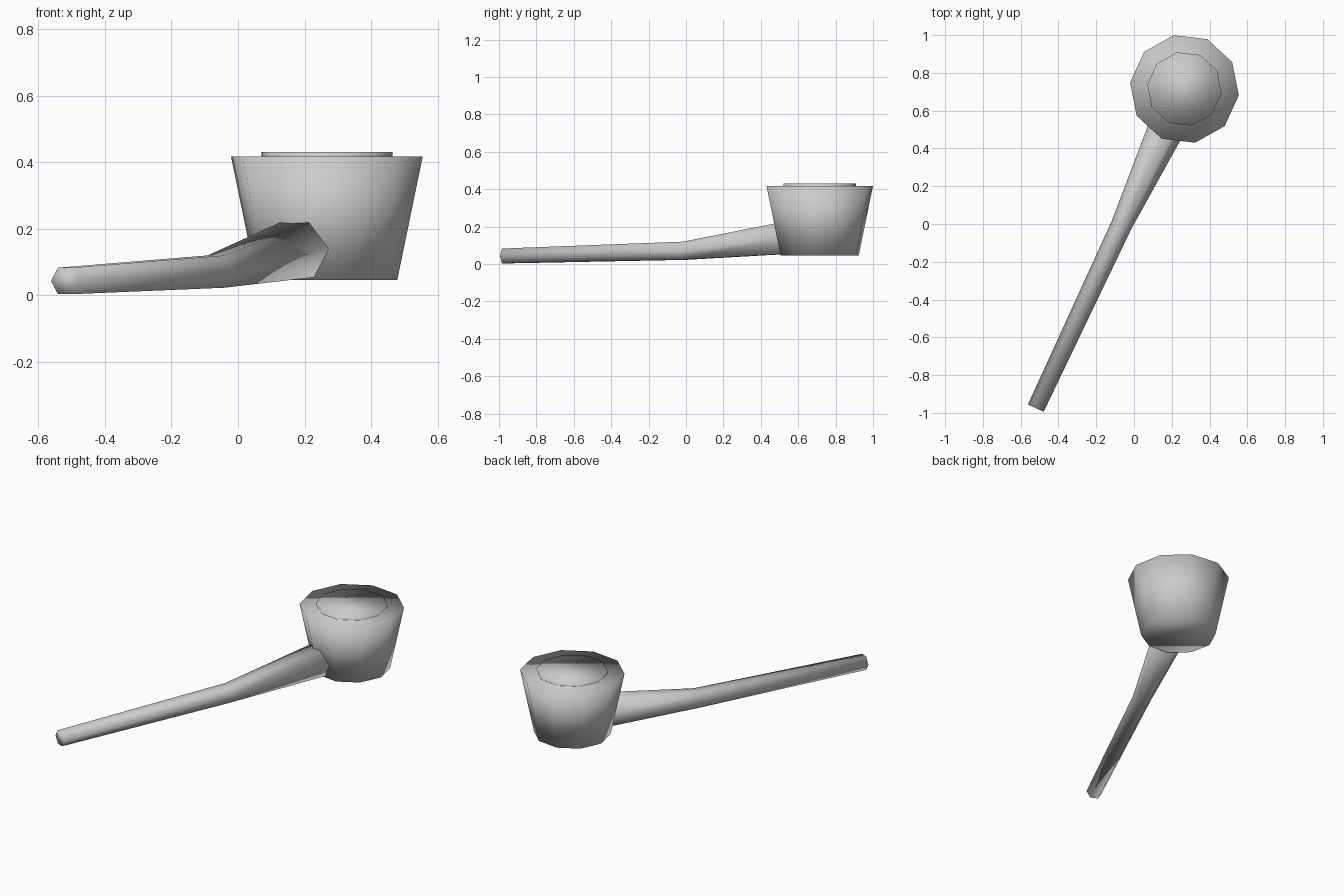
import bpy, bmesh, math
from mathutils import Vector

if "Cube" in bpy.data.objects:
    bpy.data.objects.remove(bpy.data.objects["Cube"])

grey = bpy.data.materials.new("plain grey")
grey.diffuse_color = (0.6, 0.6, 0.6, 1)
grey.use_nodes = True
grey.node_tree.nodes["Principled BSDF"].inputs["Base Color"].default_value = grey.diffuse_color


def loft(name, rings):
    """Join rings of points into a closed, smooth-shaded solid."""
    bm = bmesh.new()
    loops = [[bm.verts.new(p) for p in ring] for ring in rings]
    n = len(loops[0])
    for a, b in zip(loops, loops[1:]):
        for i in range(n):
            j = (i + 1) % n
            bm.faces.new((a[i], a[j], b[j], b[i]))
    bm.faces.new(loops[0])
    bm.faces.new(loops[-1])
    bmesh.ops.recalc_face_normals(bm, faces=bm.faces)
    for f in bm.faces:
        f.smooth = True
    me = bpy.data.meshes.new(name)
    bm.to_mesh(me)
    bm.free()
    me.materials.append(grey)
    ob = bpy.data.objects.new(name, me)
    bpy.context.collection.objects.link(ob)
    return ob


def ring(center, u, v, r, sides, start=0.0):
    pts = []
    for i in range(sides):
        a = start + math.tau * i / sides
        pts.append(Vector(center) + r * (math.cos(a) * u + math.sin(a) * v))
    return pts


X, Y, Z = Vector((1, 0, 0)), Vector((0, 1, 0)), Vector((0, 0, 1))
BOWL = (0.267, 0.715)
TURN = math.radians(65.3)   # heading of the stem, shared by the bowl corners

# Bowl: ten-sided tapered cup
loft("bowl", [ring((*BOWL, z), X, Y, r, 10, TURN)
              for z, r in ((0.045, 0.213), (0.417, 0.29))])

# Filling: thin disc standing just above the rim
loft("bowl_filling", [ring((*BOWL, z), X, Y, 0.198, 10, TURN)
                      for z in (0.40, 0.43)])

# Stem: bent six-sided tube that widens into the bowl
side = Vector((math.sin(TURN), -math.cos(TURN), 0))
loft("stem", [ring(c, side, Z, r, 6) for c, r in (
    ((-0.52, -0.975, 0.043), 0.046),
    ((-0.066, -0.005, 0.071), 0.056),
    ((0.205, 0.58, 0.145), 0.102))])
